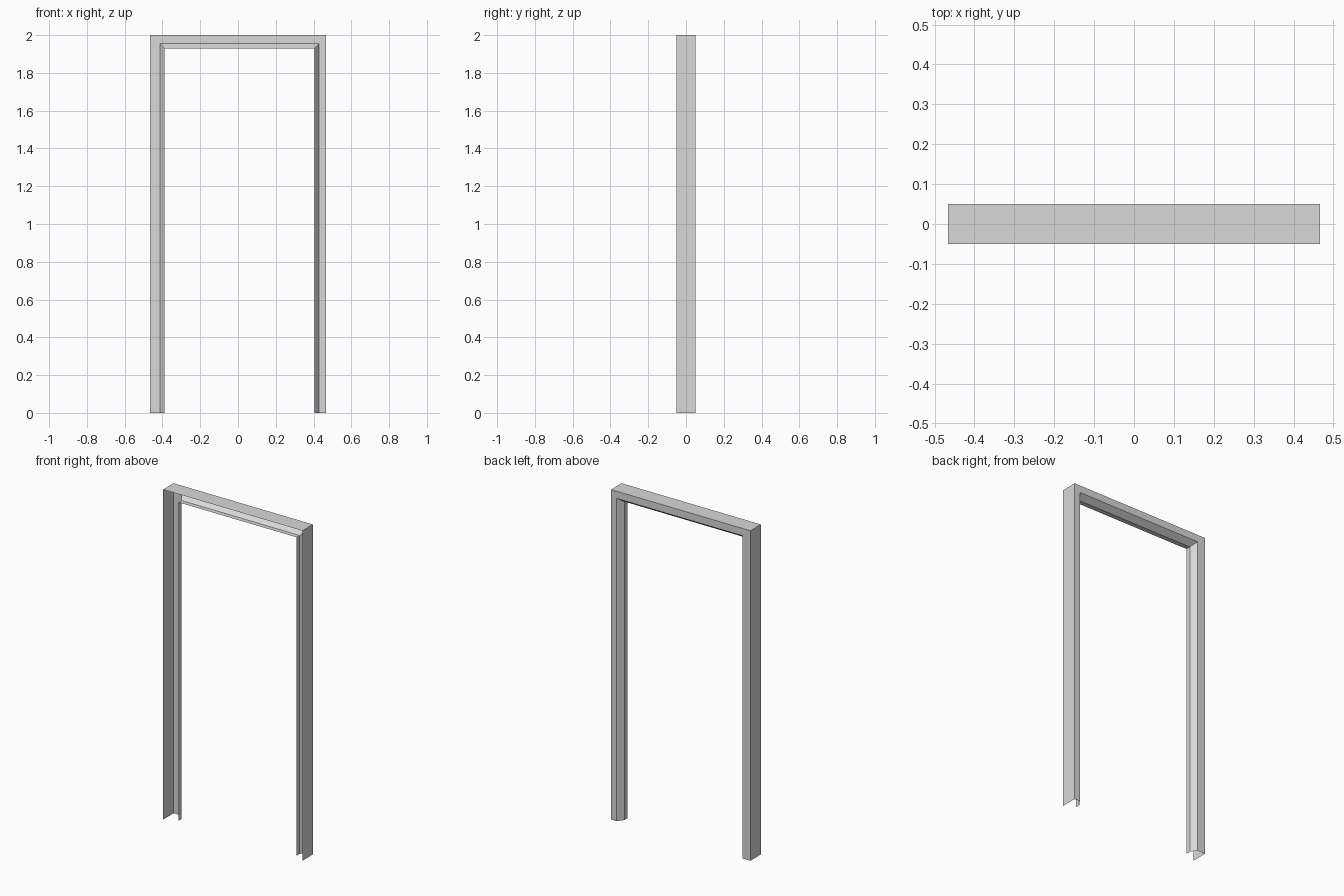
import bpy
import bmesh

# Remove the default cube
cube = bpy.data.objects.get("Cube")
if cube:
    bpy.data.objects.remove(cube, do_unlink=True)

HALF_WIDTH, HEIGHT, HALF_DEPTH = 0.467, 2.0, 0.05
SLANT = 0.026                                   # inward run of the slanted stop
FACE_RIGHT, FACE_LEFT, FACE_HEAD = 0.053, 0.037, 0.044

# Plain grey sheet metal
metal = bpy.data.materials.new("grey_metal")
metal.use_nodes = True
grey = (0.69, 0.69, 0.69, 1.0)
metal.diffuse_color = grey
metal.node_tree.nodes["Principled BSDF"].inputs["Base Color"].default_value = grey

# Folded section: (share of face width, share of slant, depth position)
section = [
    (0, 0, -HALF_DEPTH),    # front edge of the outer wall
    (0, 0, HALF_DEPTH),     # outer wall meets back face
    (1, 0, HALF_DEPTH),     # back face meets slant
    (1, 1, 0.014),          # slant meets inner wall
    (1, 1, -0.015),         # free edge of the inner wall
]

# Sweep the section up one jamb, across the head and down the other, with mitred corners
bm = bmesh.new()
rows = []
for face, slant, y in section:
    right = -HALF_WIDTH + face * FACE_RIGHT + slant * SLANT
    left = HALF_WIDTH - face * FACE_LEFT - slant * SLANT
    top = HEIGHT - face * FACE_HEAD - slant * SLANT
    path = [(right, 0), (right, top), (left, top), (left, 0)]
    rows.append([bm.verts.new((x, y, z)) for x, z in path])

for a, b in zip(rows, rows[1:]):
    for k in range(3):
        bm.faces.new((a[k], a[k + 1], b[k + 1], b[k]))

mesh = bpy.data.meshes.new("door_frame")
bm.to_mesh(mesh)
bm.free()
mesh.materials.append(metal)
frame = bpy.data.objects.new("door_frame", mesh)
bpy.context.collection.objects.link(frame)
